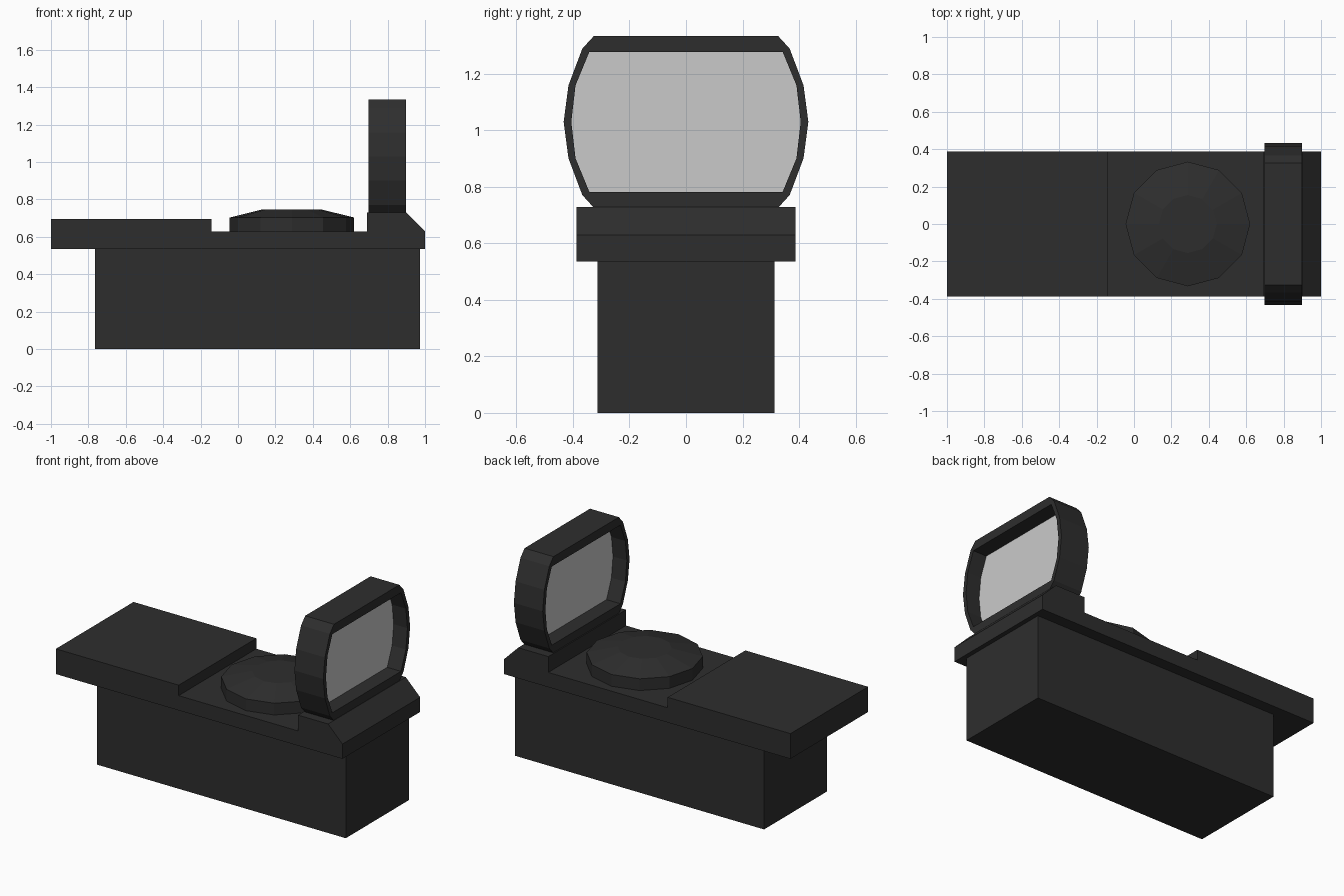
import bpy, bmesh, math
from mathutils import Vector, Matrix

if "Cube" in bpy.data.objects:
    bpy.data.objects.remove(bpy.data.objects["Cube"])


def material(name, value):
    m = bpy.data.materials.new(name)
    m.diffuse_color = (value, value, value, 1)
    m.use_nodes = True
    m.node_tree.nodes["Principled BSDF"].inputs["Base Color"].default_value = m.diffuse_color
    return m


BLACK = material("matte black", 0.027)
GLASS = material("pale grey glass", 0.59)


def add_object(name, bm, mat):
    bmesh.ops.remove_doubles(bm, verts=bm.verts, dist=1e-5)
    bmesh.ops.recalc_face_normals(bm, faces=bm.faces)
    mesh = bpy.data.meshes.new(name)
    bm.to_mesh(mesh)
    bm.free()
    mesh.materials.append(mat)
    ob = bpy.data.objects.new(name, mesh)
    bpy.context.collection.objects.link(ob)
    return ob


def prism(name, points, vector, mat):
    """Extrude a closed polygon of 3D points along a vector."""
    bm = bmesh.new()
    face = bm.faces.new([bm.verts.new(p) for p in points])
    ext = bmesh.ops.extrude_face_region(bm, geom=[face], use_keep_orig=True)
    verts = [g for g in ext["geom"] if isinstance(g, bmesh.types.BMVert)]
    bmesh.ops.translate(bm, verts=verts, vec=Vector(vector))
    return add_object(name, bm, mat)


# Lower block
prism("base_block", [(-0.765, -0.314, 0), (0.972, -0.314, 0),
                     (0.972, 0.314, 0), (-0.765, 0.314, 0)], (0, 0, 0.536), BLACK)

# Stepped top plate with sloped end
profile = [(-1, 0.536), (1, 0.536), (1, 0.629), (0.9, 0.729), (0.69, 0.729),
           (0.69, 0.629), (-0.143, 0.629), (-0.143, 0.695), (-1, 0.695)]
prism("top_plate", [(x, -0.387, z) for x, z in profile], (0, 0.774, 0), BLACK)

# Twelve-sided dial: straight rim, then sloped cap
bm = bmesh.new()
for r1, r2, z1, z2 in [(0.333, 0.333, 0.629, 0.703), (0.333, 0.155, 0.703, 0.747)]:
    bmesh.ops.create_cone(bm, cap_ends=False, segments=12, radius1=r1, radius2=r2,
                          depth=z2 - z1, matrix=Matrix.Translation((0.288, 0, (z1 + z2) / 2)))
bmesh.ops.remove_doubles(bm, verts=bm.verts, dist=1e-4)
bmesh.ops.holes_fill(bm, edges=[e for e in bm.edges if e.is_boundary], sides=0)
add_object("dial", bm, BLACK)

# Window frame: half outlines (y, height from centre), mirrored into loops
MID = 1.03


def loop(half):
    upper = half + [(-y, z) for y, z in reversed(half)]
    lower = [(-y, -z) for y, z in upper]
    return upper + lower


outer = loop([(0.433, 0), (0.416, 0.129), (0.367, 0.259), (0.326, 0.304)])
inner = loop([(0.406, 0), (0.391, 0.129), (0.342, 0.248), (0.342, 0.248)])

bm = bmesh.new()
rings = [[bm.verts.new((x, y, MID + z)) for y, z in pts]
         for x, pts in [(0.697, outer), (0.898, outer), (0.898, inner), (0.697, inner)]]
n = len(outer)
for k in range(4):
    a, b = rings[k], rings[(k + 1) % 4]
    for i in range(n):
        j = (i + 1) % n
        if (a[i].co - a[j].co).length + (b[i].co - b[j].co).length > 1e-5:
            bm.faces.new((a[i], a[j], b[j], b[i]))
bmesh.ops.dissolve_degenerate(bm, dist=1e-5, edges=bm.edges)
add_object("window_frame", bm, BLACK)

# Glass pane set in the middle of the frame
pane = []
for p in inner:
    if p not in pane and (p[0], -p[1]) != p or p not in pane:
        pane.append(p)
prism("window_glass", [(0.794, y, MID + z) for y, z in pane], (0.008, 0, 0), GLASS)
